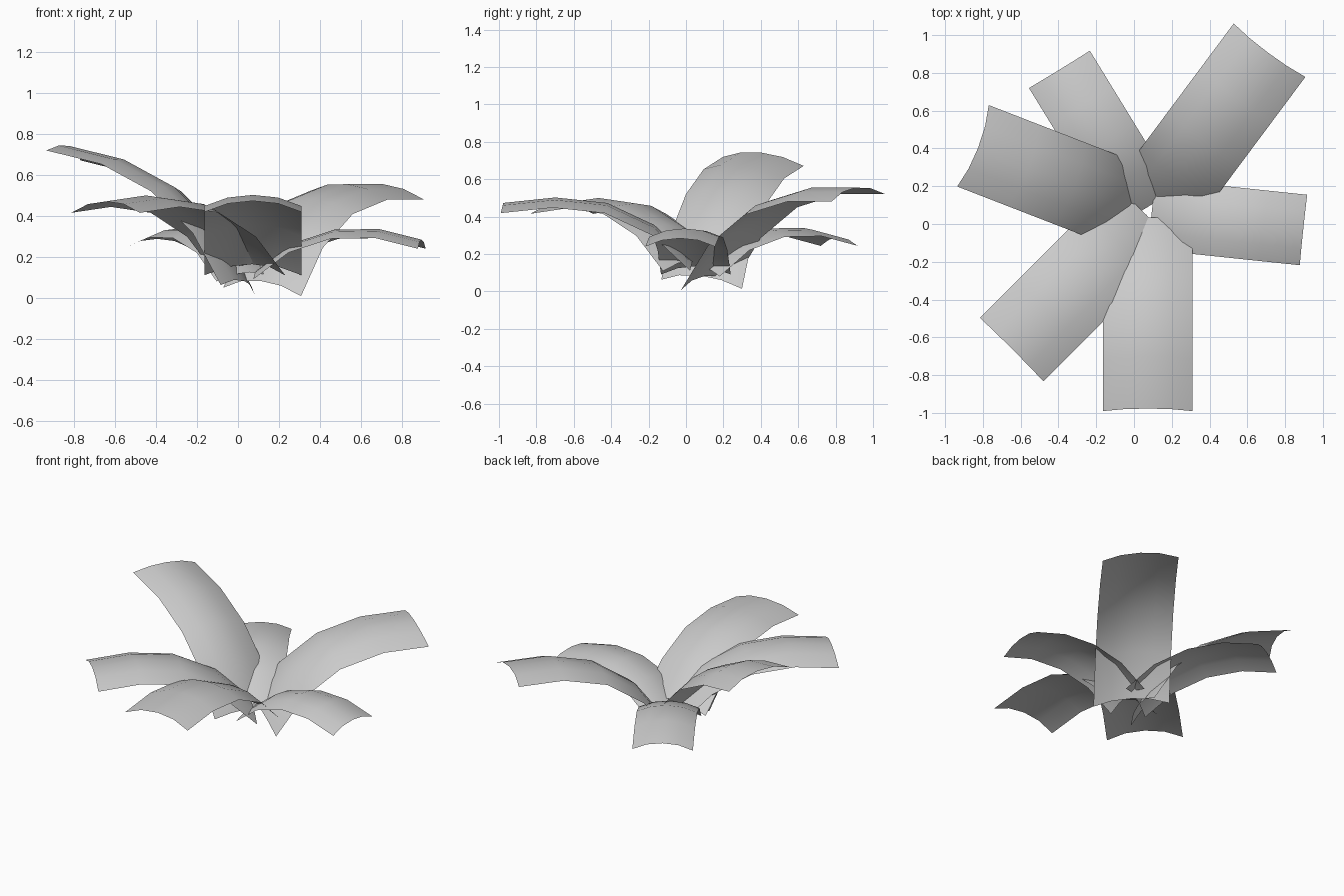
import bpy, bmesh
from math import radians, sin, cos
from mathutils import Vector

if "Cube" in bpy.data.objects:
    bpy.data.objects.remove(bpy.data.objects["Cube"])

CENTRE = Vector((0.073, 0.055, 0))
# arched cross-section: (fraction of half width, drop as a fraction of width)
SECTION = [(-1, -0.118), (-0.52, -0.028), (0, 0), (0.52, -0.028), (1, -0.118)]


def leaf(name, heading, width, seg, pitches, start, base_z, lean, roll):
    """Strip leaf: ridge walks outward in equal steps, section leans with the leaf."""
    h = radians(heading)
    out = Vector((cos(h), sin(h), 0))
    right = Vector((sin(h), -cos(h), 0))
    right = right * cos(radians(roll)) - Vector((0, 0, sin(radians(roll))))
    up = Vector((0, 0, cos(radians(lean)))) - out * sin(radians(lean))
    p = CENTRE + out * start + Vector((0, 0, base_z))
    ridge = [p]
    for a in pitches:
        p = p + (out * cos(radians(a)) + Vector((0, 0, sin(radians(a))))) * seg
        ridge.append(p)
    bm = bmesh.new()
    rows = [[bm.verts.new(c + right * (f * width / 2) + up * (d * width))
             for f, d in SECTION] for c in ridge]
    for r0, r1 in zip(rows, rows[1:]):
        for i in range(len(SECTION) - 1):
            bm.faces.new((r0[i], r0[i + 1], r1[i + 1], r1[i]))
    bmesh.ops.recalc_face_normals(bm, faces=bm.faces)
    bm.normal_update()
    if sum(f.normal.z for f in bm.faces) < 0:
        bmesh.ops.reverse_faces(bm, faces=bm.faces)
    me = bpy.data.meshes.new(name)
    bm.to_mesh(me)
    bm.free()
    me.shade_smooth()
    bpy.context.collection.objects.link(bpy.data.objects.new(name, me))


# six leaves radiating from the crown, each with its own tilt
leaf("leaf_back_right", 53.3, 0.475, 0.295, (53, 34, 14, 0), 0.06, 0.083, 16, 5)
leaf("leaf_right", -6, 0.375, 0.217, (37, 18, 1, -14), 0.02, 0.135, 2, 0)
leaf("leaf_front", -90, 0.475, 0.279, (43, 25, 6, -6), 0.02, 0.165, 14, 0)
leaf("leaf_front_left", 225, 0.475, 0.277, (43, 25, 6, -6), 0.01, 0.165, 4, 0)
leaf("leaf_left", 158.8, 0.465, 0.295, (60, 43, 27, 13), 0.05, 0.085, 32, 6)
leaf("leaf_back_left", 121.5, 0.378, 0.232, (37, 18, 1, -13), 0.03, 0.125, 2, 0)
